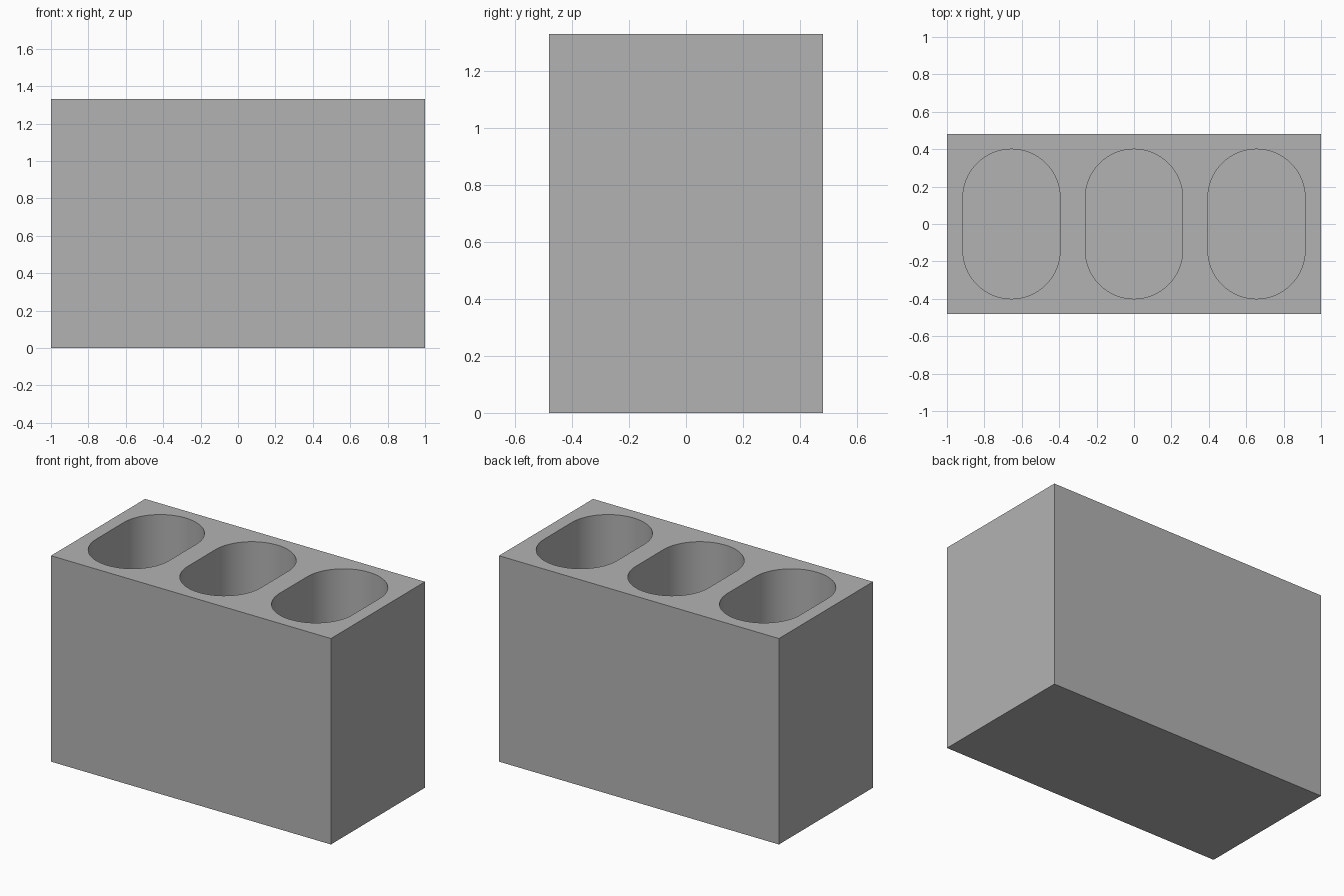
import bpy
import bmesh
from math import pi, sin, cos, radians

if "Cube" in bpy.data.objects:
    bpy.data.objects.remove(bpy.data.objects["Cube"], do_unlink=True)

WIDTH, DEPTH, HEIGHT = 2.0, 0.96, 1.33
FLOOR = 0.08
POCKET_RADIUS, POCKET_HALF = 0.26, 0.40
SPACING = 0.655
ARC_STEPS = 32

grey = bpy.data.materials.new("plain_grey")
grey.use_nodes = True
grey.diffuse_color = (0.45, 0.45, 0.45, 1)
grey.node_tree.nodes["Principled BSDF"].inputs["Base Color"].default_value = (0.45, 0.45, 0.45, 1)


def make_object(name, bm):
    bmesh.ops.recalc_face_normals(bm, faces=bm.faces)
    mesh = bpy.data.meshes.new(name)
    bm.to_mesh(mesh)
    bm.free()
    mesh.materials.append(grey)
    obj = bpy.data.objects.new(name, mesh)
    bpy.context.collection.objects.link(obj)
    return obj


def pocket_outline():
    """Rounded slot: two half circles joined by straight sides."""
    offset = POCKET_HALF - POCKET_RADIUS
    for side in (1, -1):
        for i in range(ARC_STEPS + 1):
            a = pi * i / ARC_STEPS
            yield (side * POCKET_RADIUS * cos(a),
                   side * (offset + POCKET_RADIUS * sin(a)))


# Solid block
bm = bmesh.new()
bmesh.ops.create_cube(bm, size=1)
for v in bm.verts:
    v.co = (v.co.x * WIDTH, v.co.y * DEPTH, (v.co.z + 0.5) * HEIGHT)
block = make_object("block_with_pockets", bm)

# Three slot-shaped cutters
bm = bmesh.new()
for column in (-1, 0, 1):
    face = bm.faces.new([bm.verts.new((column * SPACING + x, y, FLOOR))
                         for x, y in pocket_outline()])
    top = bmesh.ops.extrude_face_region(bm, geom=[face], use_keep_orig=True)
    verts = [g for g in top["geom"] if isinstance(g, bmesh.types.BMVert)]
    bmesh.ops.translate(bm, verts=verts, vec=(0, 0, HEIGHT))
cutter = make_object("pocket_cutter", bm)
cutter.hide_render = True

# Cut the blind pockets, then drop the cutter
cut = block.modifiers.new("pockets", 'BOOLEAN')
cut.operation = 'DIFFERENCE'
cut.solver = 'EXACT'
cut.object = cutter
bpy.ops.object.select_all(action='DESELECT')
block.select_set(True)
bpy.context.view_layer.objects.active = block
bpy.ops.object.modifier_apply(modifier=cut.name)
bpy.data.objects.remove(cutter, do_unlink=True)

# Smooth pocket walls with sharp rims
bpy.ops.object.shade_smooth_by_angle(angle=radians(30))
